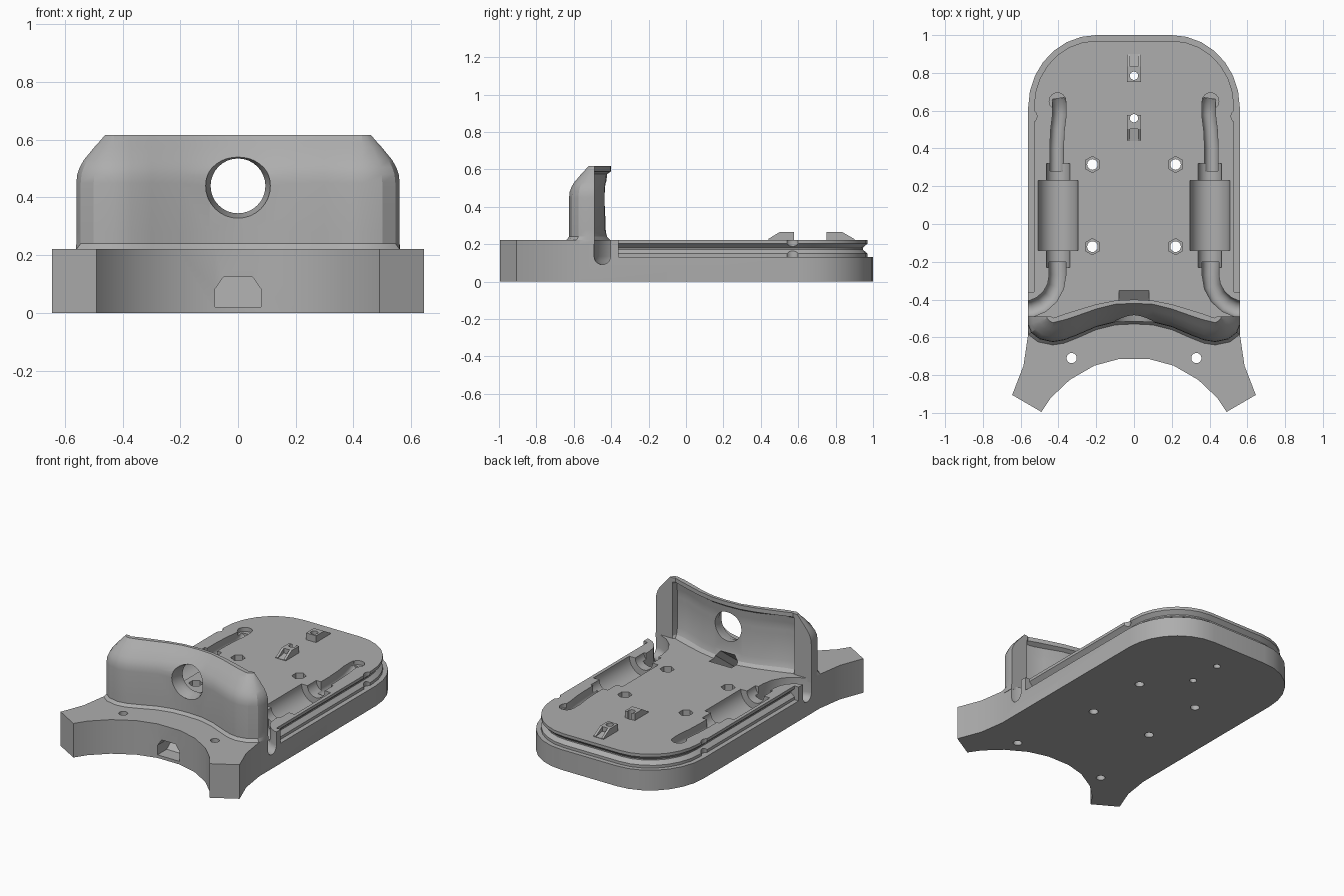
import bpy, bmesh, math
from mathutils import Vector

if "Cube" in bpy.data.objects:
    bpy.data.objects.remove(bpy.data.objects["Cube"])

grey = bpy.data.materials.new("plain grey")
grey.use_nodes = True
COLOUR = (0.42, 0.42, 0.42, 1)
grey.diffuse_color = COLOUR
grey.node_tree.nodes["Principled BSDF"].inputs["Base Color"].default_value = COLOUR


def loft(name, rings):
    """Closed solid through a list of equally sized point rings."""
    bm = bmesh.new()
    loops = [[bm.verts.new(p) for p in ring] for ring in rings]
    n = len(loops[0])
    for a, b in zip(loops, loops[1:]):
        for i in range(n):
            j = (i + 1) % n
            bm.faces.new((a[i], a[j], b[j], b[i]))
    bm.faces.new(loops[0])
    bm.faces.new(loops[-1])
    bmesh.ops.recalc_face_normals(bm, faces=bm.faces)
    mesh = bpy.data.meshes.new(name)
    bm.to_mesh(mesh)
    bm.free()
    mesh.materials.append(grey)
    ob = bpy.data.objects.new(name, mesh)
    bpy.context.collection.objects.link(ob)
    return ob


def prism(name, outline, z0, z1):
    return loft(name, [[(x, y, z) for x, y in outline] for z in (z0, z1)])


def disc(x, y, r, z0, z1, sides=24):
    pts = [(x + r * math.cos(math.tau * i / sides + math.pi / 2),
            y + r * math.sin(math.tau * i / sides + math.pi / 2)) for i in range(sides)]
    return prism("hole cutter", pts, z0, z1)


def round_y(x, z, spans):
    """Solid of revolution along y from (y, radius) pairs."""
    n = 32
    return loft("round cutter", [[(x + r * math.cos(math.tau * i / n), y,
                                   z + r * math.sin(math.tau * i / n)) for i in range(n)]
                                 for y, r in spans])


def cut(target, cutters):
    for c in cutters:
        mod = target.modifiers.new("cut", 'BOOLEAN')
        mod.operation, mod.solver, mod.object = 'DIFFERENCE', 'EXACT', c
    mesh = bpy.data.meshes.new_from_object(
        target.evaluated_get(bpy.context.evaluated_depsgraph_get()))
    target.modifiers.clear()
    target.data = mesh


def discard(cutters):
    for c in cutters:
        bpy.data.objects.remove(c)


def mirrored(half):
    return half + [(-x, y) for x, y in reversed(half)]


def back_arc(d, steps=7):
    """Rounded rear corner, inset by d."""
    return [(0.2 + (0.36 - d) * math.cos(a), 0.62 + (0.38 - d) * math.sin(a))
            for a in (math.pi / 2 * i / steps for i in range(steps + 1))]


def channel(path, r):
    """U-shaped groove cutter along (x, y, depth centre) points."""
    path = [Vector(p) for p in path]
    rings = []
    for i, p in enumerate(path):
        d = path[min(i + 1, len(path) - 1)] - path[max(i - 1, 0)]
        side = Vector((d.y, -d.x, 0)).normalized() * r
        arc = [p + side * math.cos(a) - Vector((0, 0, r * math.sin(a)))
               for a in (math.pi * k / 10 for k in range(11))]
        rings.append([Vector((*(p + side).xy, 0.3))] + arc + [Vector((*(p - side).xy, 0.3))])
    return loft("channel cutter", rings)


# Base plate with forked front
fork = [(0.08, -0.715), (0.21, -0.75), (0.34, -0.825), (0.44, -0.92), (0.49, -0.995),
        (0.645, -0.905), (0.585, -0.75), (0.56, -0.58)]
base = prism("base_plate", mirrored(fork + back_arc(0)), 0, 0.222)

# Grooved rim around the rear part
rim = [(0.03, 0.05), (0.03, 0.15), (0.055, 0.172), (0.055, 0.18), (0.03, 0.203), (0.03, 0.4)]
rim_core = loft("rim core", [[(x, y, z) for x, y in mirrored([(0.56 - d, -0.5)] + back_arc(d))]
                             for d, z in rim])
rim_cut = prism("rim cutter", [(0.9, -0.36), (0.9, 1.2), (-0.9, 1.2), (-0.9, -0.36)], 0.132, 0.3)
cut(rim_cut, [rim_core])
cutters = [rim_core, rim_cut]
base_cuts = [rim_cut]

# Pockets, cable channels and screw holes on both sides
for s in (1, -1):
    base_cuts += [
        round_y(s * 0.402, 0.222, [(-0.14, 0.105), (0.23, 0.105)]),
        round_y(s * 0.402, 0.222, [(-0.23, 0.062), (0.32, 0.062)]),
        channel([(s * 0.41, 0.28, 0.18), (s * 0.41, 0.4, 0.18), (s * 0.405, 0.5, 0.18),
                 (s * 0.395, 0.58, 0.18), (s * 0.395, 0.63, 0.19), (s * 0.4, 0.665, 0.21)], 0.036),
        disc(s * 0.405, 0.65, 0.044, 0.195, 0.3),
        channel([(s * 0.405, -0.2, 0.135), (s * 0.405, -0.27, 0.135), (s * 0.415, -0.33, 0.135),
                 (s * 0.445, -0.385, 0.135), (s * 0.49, -0.425, 0.135),
                 (s * 0.54, -0.447, 0.135), (s * 0.62, -0.45, 0.135)], 0.044),
        disc(s * 0.55, 0.57, 0.036, 0.132, 0.3),
        disc(s * 0.33, -0.71, 0.027, -0.1, 0.3),
    ]
    for y in (0.315, -0.12):
        base_cuts += [disc(s * 0.22, y, 0.028, -0.1, 0.3), disc(s * 0.22, y, 0.043, 0.13, 0.3, 6)]

# Cable tunnel from the front, rising behind the wall
gate = [(0.08, 0), (0.08, 0.062), (0.05, 0.105)]
tunnel = loft("tunnel cutter", [[(x, y, z + h) for x, h in mirrored(gate)]
                                for y, z in ((-0.85, 0.02), (-0.62, 0.02), (-0.33, 0.239))])
clip_holes = [disc(0, y, 0.022, -0.1, 0.4) for y in (0.56, 0.785)]
base_cuts += [tunnel] + clip_holes
cut(base, base_cuts)

# Curved upright wall
outer_low = [(0, -0.515), (0.1, -0.52), (0.2, -0.545), (0.3, -0.588), (0.37, -0.615),
             (0.43, -0.625), (0.5, -0.61), (0.545, -0.575), (0.56, -0.535), (0.56, -0.49)]
outer_top = [(0, -0.42), (0.1, -0.425), (0.2, -0.45), (0.3, -0.485), (0.37, -0.508),
             (0.43, -0.522), (0.444, -0.515), (0.453, -0.507), (0.46, -0.5), (0.46, -0.49)]
inner_rim = [(0.44, -0.49), (0.425, -0.497), (0.37, -0.477), (0.3, -0.455), (0.2, -0.425),
             (0.1, -0.405), (0, -0.4)]
inner_mid = [(0.44, -0.49), (0.433, -0.53), (0.37, -0.525), (0.3, -0.5), (0.2, -0.458),
             (0.1, -0.435), (0, -0.43)]


def blend(a, b, t):
    return [(min(p[0] + (q[0] - p[0]) * t, 0.562), p[1] + (q[1] - p[1]) * t)
            for p, q in zip(a, b)]


layers = [(0.2, -0.15, 0), (0.222, -0.15, 0), (0.24, 0, 0.6), (0.28, 0, 1), (0.45, 0, 1),
          (0.48, 0.03, 1), (0.505, 0.12, 1), (0.53, 0.26, 0.9), (0.575, 0.63, 0.7),
          (0.59, 0.77, 0), (0.617, 1, 0)]
rings = []
for z, taper, hollow in layers:
    half = blend(outer_low, outer_top, taper) + blend(inner_rim, inner_mid, hollow)
    ring = half + [(-x, y) for x, y in reversed(half[1:-1])]
    rings.append([(x, y, z) for x, y in ring])
wall = loft("curved_wall", rings)
port = round_y(0, 0.44, [(-0.7, 0.112), (-0.515, 0.112), (-0.47, 0.095), (-0.3, 0.095)])
cut(wall, [port, tunnel])

# Ramped cable clips
clips = []
for name, ramp, wide in (("front_clip", 0.44, 0.578), ("rear_clip", 0.9, 0.752)):
    shoulder = ramp + (wide - ramp) * 0.45
    side = [(ramp, 0.215), (ramp, 0.228), (shoulder, 0.266), (wide, 0.266), (wide, 0.215)]
    clip = loft(name, [[(x, y, z) for y, z in side] for x in (-0.036, 0.036)])
    slot = [(ramp + (ramp - wide), 0.2), (ramp + (ramp - wide), 0.4),
            (shoulder, 0.4), (shoulder, 0.235)]
    trench = loft("trench cutter", [[(x, y, z) for y, z in slot] for x in (-0.02, 0.02)])
    cut(clip, clip_holes + [trench])
    cutters.append(trench)
    clips.append(clip)

discard(set(cutters + base_cuts + [port]))

for ob in [base, wall] + clips:
    bpy.ops.object.select_all(action='DESELECT')
    ob.select_set(True)
    bpy.context.view_layer.objects.active = ob
    bpy.ops.object.shade_smooth_by_angle(angle=math.radians(25))
